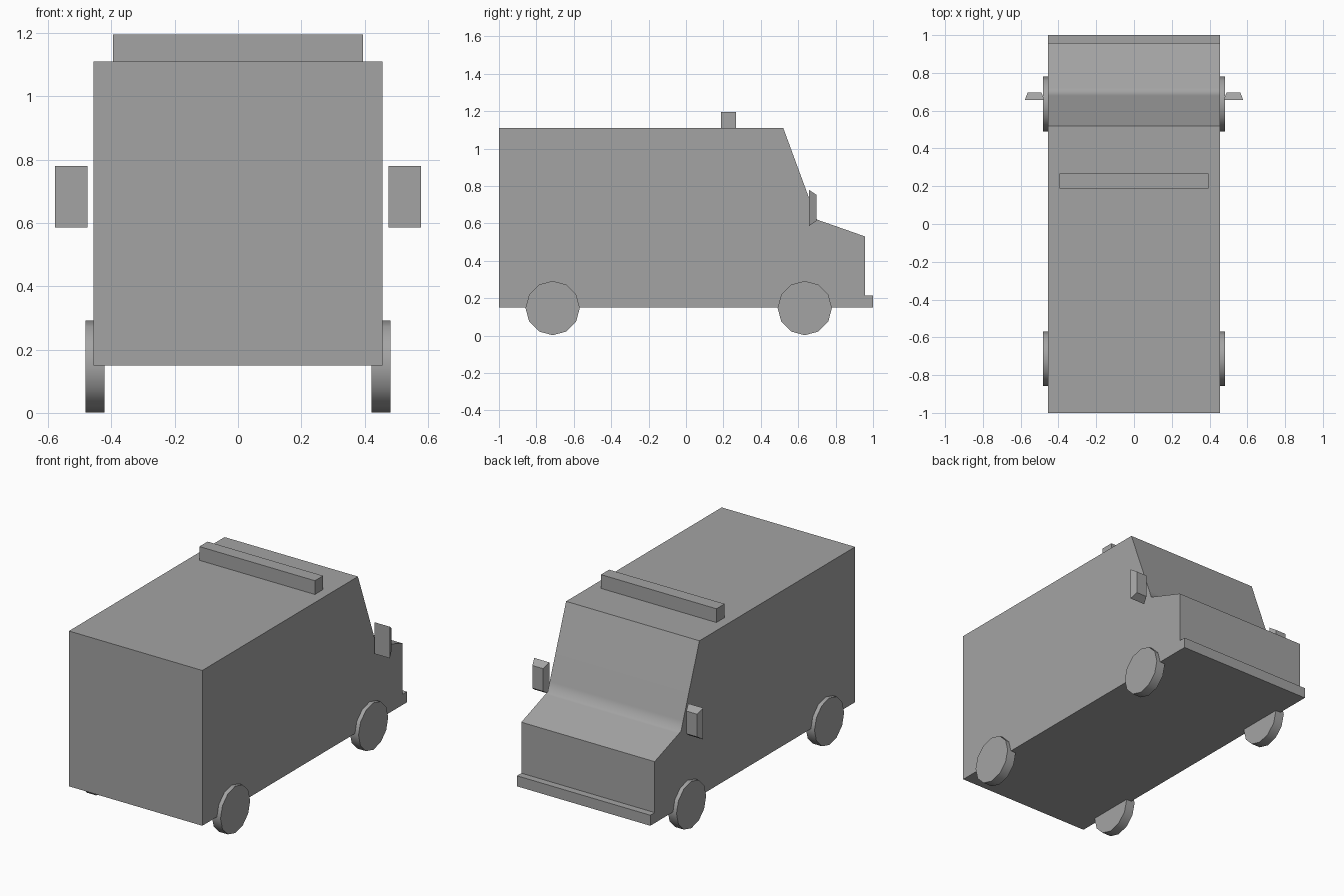
import bpy
import bmesh
from math import radians
from mathutils import Matrix

cube = bpy.data.objects.get("Cube")
if cube:
    bpy.data.objects.remove(cube, do_unlink=True)

grey = bpy.data.materials.new("plain_grey")
grey.use_nodes = True
grey.diffuse_color = (0.37, 0.37, 0.37, 1)
grey.node_tree.nodes["Principled BSDF"].inputs["Base Color"].default_value = grey.diffuse_color


def finish(name, bm, smooth_angle=None):
    """Turn a bmesh into a named object with the shared paint."""
    bmesh.ops.recalc_face_normals(bm, faces=bm.faces)
    mesh = bpy.data.meshes.new(name)
    bm.to_mesh(mesh)
    bm.free()
    mesh.materials.append(grey)
    obj = bpy.data.objects.new(name, mesh)
    bpy.context.collection.objects.link(obj)
    if smooth_angle:
        bpy.ops.object.select_all(action='DESELECT')
        obj.select_set(True)
        bpy.context.view_layer.objects.active = obj
        bpy.ops.object.shade_smooth_by_angle(angle=radians(smooth_angle))
    return obj


def box(x, y, z):
    """Box bmesh from (min, max) pairs on each axis."""
    bm = bmesh.new()
    bmesh.ops.create_cube(bm, size=1)
    for v in bm.verts:
        v.co = [pair[0] if c < 0 else pair[1] for pair, c in zip((x, y, z), v.co)]
    return bm


# Body: side profile (y, z) with bumper lip, bonnet, windscreen and roof
HALF_WIDTH = 0.456
profile = [(-1, 0.15), (1, 0.15), (1, 0.215), (0.957, 0.215), (0.957, 0.53),
           (0.72, 0.613), (0.70, 0.62), (0.68, 0.675), (0.52, 1.11), (-1, 1.11)]
bm = bmesh.new()
side = bm.faces.new([bm.verts.new((-HALF_WIDTH, y, z)) for y, z in profile])
extruded = bmesh.ops.extrude_face_region(bm, geom=[side], use_keep_orig=True)
for v in extruded["geom"]:
    if isinstance(v, bmesh.types.BMVert):
        v.co.x = HALF_WIDTH
finish("van_body", bm, 60)

# Roof light bar
finish("roof_light_bar", box((-0.395, 0.395), (0.187, 0.267), (1.11, 1.195)))

for label, s in (("left", 1), ("right", -1)):
    # Wheels: twelve-sided discs
    for end, y in (("front", 0.635), ("rear", -0.713)):
        bm = bmesh.new()
        place = Matrix.Translation((s * 0.451, y, 0.147)) @ Matrix.Rotation(radians(90), 4, 'Y')
        bmesh.ops.create_cone(bm, cap_ends=True, segments=12, radius1=0.145,
                              radius2=0.145, depth=0.06, matrix=place)
        finish(f"{end}_{label}_wheel", bm, 40)

    # Wing mirror: box tapering towards the nose
    bm = box((0.475, 0.578), (0.657, 0.697), (0.585, 0.78))
    for v in bm.verts:
        if v.co.y > 0.68:
            v.co.x = 0.5265 + (v.co.x - 0.5265) * 0.7
            v.co.z = 0.6825 + (v.co.z - 0.6825) * 0.72
    for v in bm.verts:
        v.co.x *= s
    finish(f"{label}_mirror", bm)
